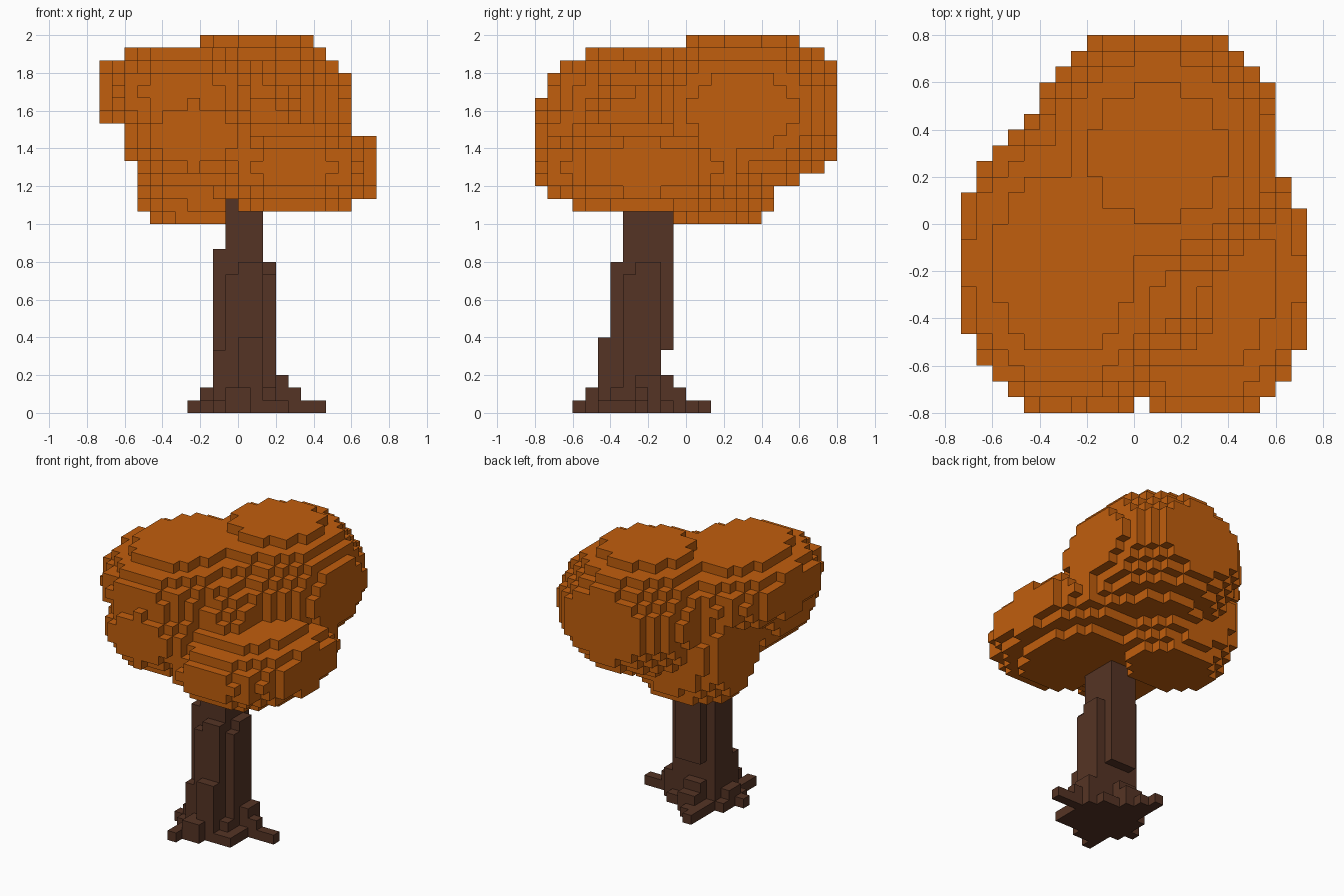
import bpy, bmesh, math
from mathutils import Vector

cube = bpy.data.objects.get("Cube")
if cube:
    bpy.data.objects.remove(cube, do_unlink=True)

U = 1 / 15  # edge length of one block


def material(name, rgb):
    m = bpy.data.materials.new(name)
    m.use_nodes = True
    col = (*rgb, 1)
    m.diffuse_color = col
    bsdf = next(n for n in m.node_tree.nodes if n.type == 'BSDF_PRINCIPLED')
    bsdf.inputs["Base Color"].default_value = col
    bsdf.inputs["Roughness"].default_value = 0.9
    return m


def blob(center, radii2, limits):
    """Blocks inside an ellipsoid (squared radii) whose ends are cut flat."""
    cells = set()
    lo = [math.floor(c - l - 1) for c, l in zip(center, limits)]
    hi = [math.ceil(c + l + 1) for c, l in zip(center, limits)]
    for x in range(lo[0], hi[0]):
        for y in range(lo[1], hi[1]):
            for z in range(lo[2], hi[2]):
                d = [v + 0.5 - c for v, c in zip((x, y, z), center)]
                inside = sum(a * a / r for a, r in zip(d, radii2)) < 1
                if inside and all(abs(a) < l for a, l in zip(d, limits)):
                    cells.add((x, y, z))
    return cells


def box(x0, x1, y0, y1, z0, z1):
    return {(x, y, z) for x in range(x0, x1)
            for y in range(y0, y1) for z in range(z0, z1)}


def build(name, cells, mat):
    """Skin a set of blocks with its outer faces only."""
    bm = bmesh.new()
    for cell in cells:
        mid = Vector(cell) + Vector((0.5, 0.5, 0.5))
        for axis in range(3):
            for s in (-1, 1):
                n = Vector((0, 0, 0))
                n[axis] = s
                if tuple(int(c + o) for c, o in zip(cell, n)) in cells:
                    continue
                a = Vector((0, 0, 0))
                a[(axis + 1) % 3] = 0.5
                b = n.cross(a)
                f = mid + n * 0.5
                bm.faces.new([bm.verts.new((f + p) * U)
                              for p in (a + b, b - a, -a - b, a - b)])
    bmesh.ops.remove_doubles(bm, verts=bm.verts[:], dist=U * 0.01)
    for f in bm.faces:
        f.normal_update()
        f.smooth = False
    me = bpy.data.meshes.new(name)
    bm.to_mesh(me)
    bm.free()
    me.materials.append(mat)
    ob = bpy.data.objects.new(name, me)
    bpy.context.collection.objects.link(ob)
    return ob


orange = material("autumn orange", (0.533, 0.112, 0.004))
brown = material("bark brown", (0.091, 0.034, 0.018))

# Foliage clumps
flat_r, flat_l = (50, 80, 15.5), (6.6, 8.6, 3.6)
leaves = blob((1.5, 4.5, 24), (66, 72, 42), (7.6, 7.6, 6))          # tall back clump
leaves |= blob((-4.5, -2.5, 25.5), flat_r, flat_l)                  # upper side clump
leaves |= blob((4.5, -3.5, 19.5), flat_r, flat_l)                   # lower side clump
leaves |= blob((-2.5, 2.5, 20.5), (43, 28, 43), (5.6, 4.6, 5.6))    # hanging clump
leaves |= blob((-3.5, -5.5, 22), (33, 51, 23.4), (5.6, 6.6, 4))     # front clump
leaves |= blob((0.5, -3.5, 22.5), (27, 27, 23), (4.6, 4.6, 4.6))    # core

# Trunk column and its ribs
trunk = box(-1, 2, -5, -2, 0, 18)
trunk |= box(-1, 2, -2, -1, 5, 18)
trunk |= box(-2, -1, -5, -2, 0, 13)
trunk |= box(2, 3, -5, -2, 0, 11) | box(2, 3, -4, -2, 11, 12)
trunk |= box(-1, 0, -6, -5, 0, 11) | box(0, 2, -6, -5, 0, 12)
trunk |= box(-2, 0, -6, -5, 0, 5) | box(0, 2, -7, -6, 0, 6)

# Flared foot and roots
trunk |= box(-3, 4, -6, -2, 0, 1) | box(-2, 3, -7, -1, 0, 1)
trunk |= box(-3, -2, -5, -3, 0, 2) | box(-2, 3, -6, -2, 0, 2)
trunk |= box(3, 4, -4, -2, 0, 3) | box(4, 5, -4, -3, 0, 2)
trunk |= box(4, 7, -4, -3, 0, 1)
trunk |= box(-4, -3, -5, -4, 0, 1)
trunk |= box(-2, -1, -9, -6, 0, 1) | box(-1, 1, -8, -6, 0, 2)
trunk |= box(3, 4, -7, -5, 0, 1)
trunk |= box(-1, 1, -2, -1, 0, 3) | box(-1, 1, -1, 0, 0, 2)
trunk |= box(-2, 0, -1, 1, 0, 1) | box(-2, -1, 1, 2, 0, 1)

build("foliage", leaves, orange)
build("trunk", trunk - leaves, brown)
